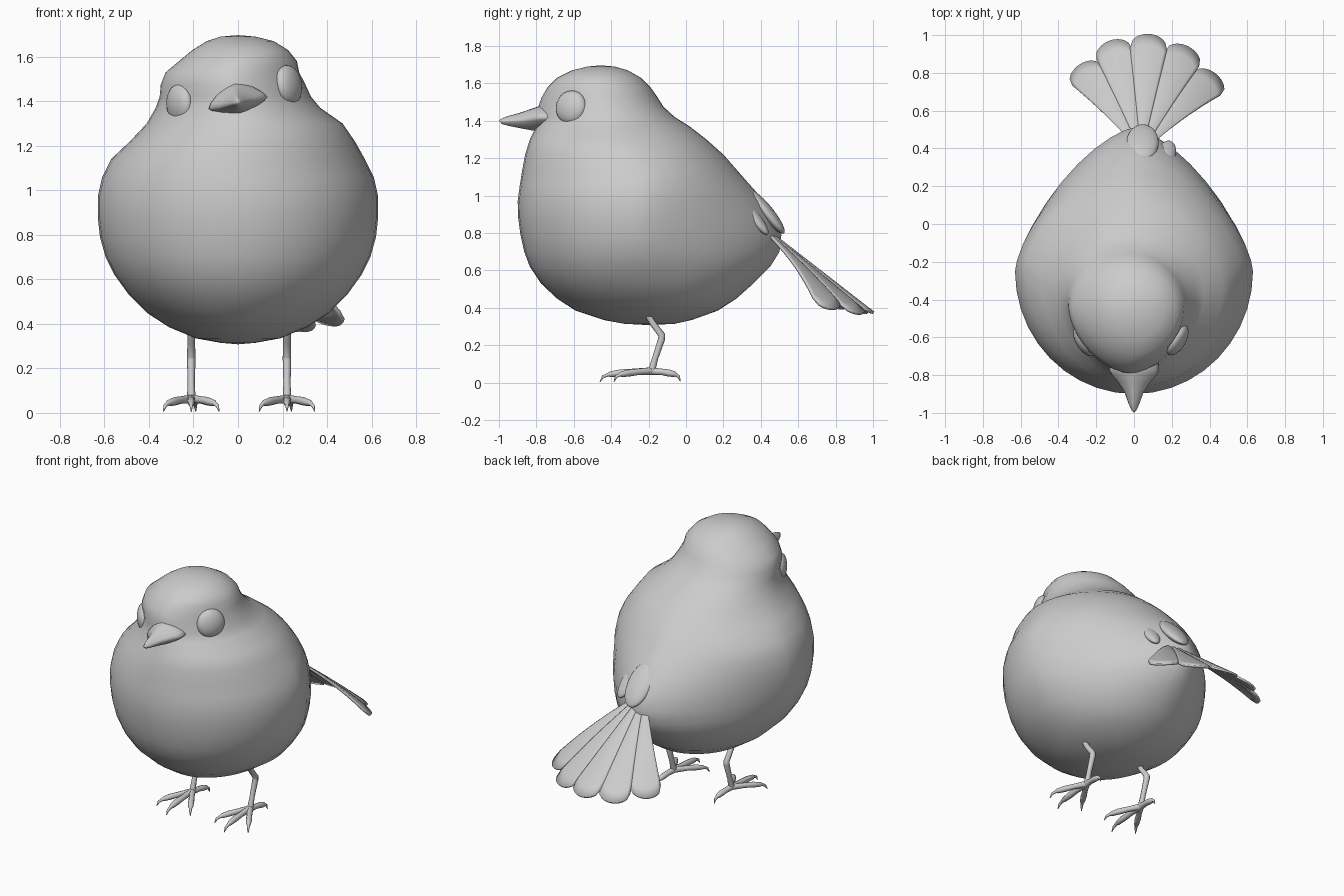
import bpy, math
from math import sin, cos, pi, radians
from mathutils import Vector, Matrix

if "Cube" in bpy.data.objects:
    bpy.data.objects.remove(bpy.data.objects["Cube"])


def make_mesh(name, verts, faces):
    me = bpy.data.meshes.new(name)
    me.from_pydata(verts, [], faces)
    me.update()
    for p in me.polygons:
        p.use_smooth = True
    ob = bpy.data.objects.new(name, me)
    bpy.context.collection.objects.link(ob)
    return ob


def loft(name, rings, start, end):
    """Skin closed rings of equal size, with a pole point at each end."""
    n = len(rings[0])
    verts = [v for r in rings for v in r] + [start, end]
    faces = []
    for k in range(len(rings) - 1):
        for i in range(n):
            j = (i + 1) % n
            faces.append((k*n + i, k*n + j, (k+1)*n + j, (k+1)*n + i))
    s, e, last = len(verts) - 2, len(verts) - 1, (len(rings) - 1) * n
    for i in range(n):
        j = (i + 1) % n
        faces.append((s, j, i))
        faces.append((e, last + i, last + j))
    return make_mesh(name, verts, faces)


def power(c, n):
    return math.copysign(abs(c) ** (2 / n), c)


# Body and head: z, front y, back y, left x, right x, front and back roundness
rows = [
    (.315, -.33, -.06, .08, 2, 2), (.335, -.44, .03, .19, 2, 2),
    (.385, -.59, .17, .31, 2, 2), (.45, -.69, .27, .41, 2, 1.9),
    (.53, -.775, .36, .49, 2, 1.8), (.62, -.835, .45, .555, 2, 1.65),
    (.70, -.865, .50, .595, 2, 1.5), (.79, -.885, .51, .62, 2, 1.45),
    (.88, -.897, .475, .63, 2, 1.45), (.97, -.90, .42, .63, 2, 1.5),
    (1.06, -.888, .34, .61, 2, 1.6), (1.14, -.875, .27, .57, 2, 1.7),
    (1.22, -.86, .20, .505, 2, 1.8), (1.30, -.835, .11, .44, 1.9, 1.9),
    (1.37, -.80, .02, .37, 1.8, 2), (1.42, -.79, -.06, .34, 1.7, 2),
    (1.475, -.79, -.12, .325, 1.7, 2), (1.53, -.77, -.155, .30, 1.7, 2),
    (1.58, -.74, -.19, .265, 1.8, 2), (1.63, -.69, -.24, .215, 2, 2),
    (1.67, -.61, -.31, .15, 2, 2), (1.69, -.53, -.38, .08, 2, 2),
]
shift = {1.22: .02, 1.30: .03, 1.42: -.012, 1.475: -.022, 1.53: -.025, 1.63: .01, 1.67: .01}
SIDES = 40
rings = []
for z, yf, yb, w, nf, nb in rows:
    yc = -.25 if z < 1.15 and z > .5 else yf + (yb - yf) * .52
    ring = []
    for i in range(SIDES):
        a = 2 * pi * i / SIDES
        n, d = (nb, yb - yc) if sin(a) > 0 else (nf, yc - yf)
        ring.append((shift.get(z, 0) + w * power(cos(a), n), yc + d * power(sin(a), n), z))
    rings.append(ring)
loft("body", rings, (0, -.2, .308), (0, -.455, 1.697))

# Beak, rolled with the tilted head: y, half width, top height, bottom depth
roll = Matrix.Rotation(radians(-11.5), 3, 'Y')
rings = []
for y, w, up, down in [(-.70, .13, .10, .05), (-.775, .135, .09, .05), (-.80, .12, .082, .048),
                       (-.84, .085, .068, .042), (-.89, .052, .05, .032),
                       (-.95, .03, .034, .02), (-.985, .014, .02, .01)]:
    ring = []
    for i in range(16):
        a = 2 * pi * i / 16
        h = up if sin(a) > 0 else down
        p = roll @ Vector((w * power(cos(a), 1.4), 0, h * power(sin(a), 1.4)))
        ring.append((p.x, y, p.z + 1.393))
    rings.append(ring)
loft("beak", rings, (0, -.68, 1.39), (0, -1.0, 1.402))


def ellipsoid(name, loc, scale, rot):
    bpy.ops.mesh.primitive_uv_sphere_add(segments=24, ring_count=14, location=loc, rotation=rot)
    ob = bpy.context.object
    ob.name = name
    ob.scale = scale
    bpy.ops.object.shade_smooth()


# Eyes
for name, loc, out in [("right_eye", (.228, -.615, 1.473), (.84, -.5, .15)),
                       ("left_eye", (-.262, -.62, 1.387), (-.84, -.5, -.05))]:
    ellipsoid(name, loc, (.09, .09, .045), Vector(out).to_track_quat('Z', 'Y').to_euler())

# Short covering feathers over the tail root
for name, loc, scale, turn in [("middle_covert", (.045, .43, .915), (.085, .15, .035), -4),
                               ("left_covert", (-.085, .375, .885), (.05, .12, .03), 14),
                               ("right_covert", (.17, .365, .885), (.05, .12, .03), -16)]:
    ellipsoid(name, loc, scale, (radians(-51), 0, radians(turn)))

# Tail fan: five rounded feathers on a drooping surface
root = Vector((.04, .38, .85))
along, normal = Vector((0, .79, -.613)), Vector((0, .613, .79))
NU, NV = 12, 10
for k, length in enumerate([.72, .775, .785, .775, .72]):
    verts, faces = [], []
    for v in range(NV + 1):
        for u in range(NU + 1):
            s = -1 + 2 * u / NU
            end = length - .085 * (1 - math.sqrt(max(0, 1 - s * s)))
            r = .06 + (end - .06) * v / NV
            a = radians((k - 2) * 15 + 3 + s * 7.9)
            lat, fwd = r * sin(a), r * cos(a)
            drop = -.7 * lat * lat - .004 * abs(k - 2) + .006 * (1 - s * s)
            verts.append(root + Vector((lat, 0, 0)) + along * fwd + normal * drop)
    for v in range(NV):
        for u in range(NU):
            q = v * (NU + 1) + u
            faces.append((q, q + 1, q + NU + 2, q + NU + 1))
    ob = make_mesh("tail_feather_%d" % (k + 1), verts, faces)
    mod = ob.modifiers.new("thickness", 'SOLIDIFY')
    mod.thickness = .014
    mod.offset = 0


def tube(name, paths, x):
    cu = bpy.data.curves.new(name, 'CURVE')
    cu.dimensions = '3D'
    cu.bevel_depth = .02
    cu.bevel_resolution = 2
    cu.use_fill_caps = True
    for pts in paths:
        sp = cu.splines.new('POLY')
        sp.points.add(len(pts) - 1)
        for p, (px, py, pz, r) in zip(sp.points, pts):
            p.co = (x + px, py, pz, 1)
            p.radius = r
    ob = bpy.data.objects.new(name, cu)
    bpy.context.collection.objects.link(ob)
    bpy.ops.object.select_all(action='DESELECT')
    ob.select_set(True)
    bpy.context.view_layer.objects.active = ob
    bpy.ops.object.convert(target='MESH')
    bpy.ops.object.shade_smooth()


def toe(dx, dy):
    # knuckled toe ending in a hooked claw
    steps = [(0, .062, 1), (.35, .058, .85), (.6, .052, .95), (.8, .045, .75),
             (.84, .043, .5), (.94, .032, .4), (1, .006, .1)]
    return [(dx * t, -.185 + dy * t, z, r) for t, z, r in steps]


# Legs and feet
for name, x in [("right_leg", .22), ("left_leg", -.21)]:
    leg = [(0, -.22, .39, .85), (0, -.18, .32, .85), (0, -.13, .255, .95), (0, -.13, .235, .95),
           (0, -.165, .13, .8), (0, -.185, .06, 1)]
    tube(name, [leg, toe(0, -.275), toe(.125, -.2), toe(-.125, -.2), toe(.02, .155)], x)
